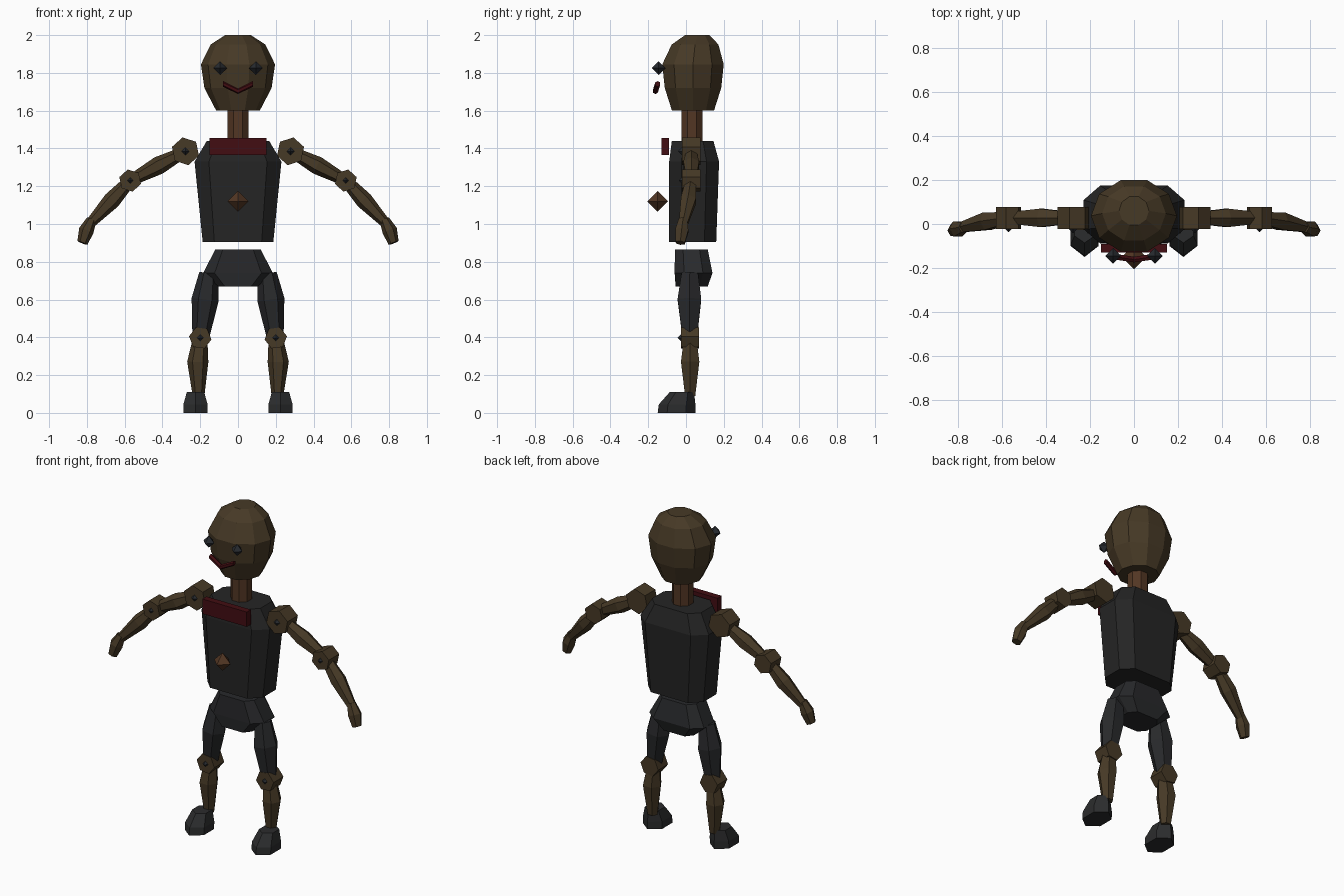
import bpy, bmesh
from math import sin, cos, pi, radians
from mathutils import Vector

cube = bpy.data.objects.get("Cube")
if cube:
    bpy.data.objects.remove(cube, do_unlink=True)


def material(name, rgb):
    m = bpy.data.materials.new(name)
    m.use_nodes = True
    m.diffuse_color = (*rgb, 1)
    bsdf = m.node_tree.nodes["Principled BSDF"]
    bsdf.inputs["Base Color"].default_value = (*rgb, 1)
    return m


WOOD = material("brown wood", (0.062, 0.041, 0.019))
COPPER = material("reddish brown", (0.085, 0.037, 0.017))
SHIRT = material("black cloth", (0.018, 0.018, 0.018))
TROUSERS = material("charcoal cloth", (0.021, 0.022, 0.024))
SHOE = material("dark grey leather", (0.024, 0.025, 0.026))
BEAD = material("blue black", (0.02, 0.023, 0.028))
RED = material("dark red", (0.055, 0.004, 0.006))


def polygon(n, phase=0.0):
    return [(cos(phase + 2 * pi * i / n), sin(phase + 2 * pi * i / n)) for i in range(n)]


# Box outline with cut corners, used for the torso and pelvis
CHAMFER = [(1, -.5), (1, .5), (.67, 1), (-.67, 1), (-1, .5), (-1, -.5), (-.67, -1), (.67, -1)]


def skin(name, rings, mat):
    """Bridge rings of points and cap both ends."""
    bm = bmesh.new()
    loops = [[bm.verts.new(p) for p in ring] for ring in rings]
    n = len(loops[0])
    for a, b in zip(loops, loops[1:]):
        for i in range(n):
            j = (i + 1) % n
            bm.faces.new((a[i], a[j], b[j], b[i]))
    bm.faces.new(loops[0][::-1])
    bm.faces.new(loops[-1])
    bmesh.ops.recalc_face_normals(bm, faces=bm.faces)
    me = bpy.data.meshes.new(name)
    bm.to_mesh(me)
    bm.free()
    me.materials.append(mat)
    ob = bpy.data.objects.new(name, me)
    bpy.context.collection.objects.link(ob)
    return ob


def stack(name, shape, levels, mat, x=0.0):
    """Levels are (z, half width, half depth, centre y)."""
    rings = [[(x + u * w, cy + v * d, z) for u, v in shape] for z, w, d, cy in levels]
    return skin(name, rings, mat)


def limb(name, joints, mat, sides=6, phase=0.0):
    """Joints are (x, y, z, radius); rings lie across the limb."""
    pts = [Vector(j[:3]) for j in joints]
    axis = (pts[-1] - pts[0]).normalized()
    side = axis.cross(Vector((0, 1, 0))).normalized()
    up = side.cross(axis)
    rings = [[p + (side * u + up * v) * j[3] for u, v in polygon(sides, phase)]
             for p, j in zip(pts, joints)]
    return skin(name, rings, mat)


def disc(name, x, y, z, r, depth, phase, flip, mat):
    """Hexagonal joint with its axis running front to back."""
    rings = [[(x + flip * u * r, y + e * depth / 2, z + v * r) for u, v in polygon(6, phase)]
             for e in (-1, 1)]
    return skin(name, rings, mat)


def octahedron(name, x, y, z, r, mat):
    bm = bmesh.new()
    c = Vector((x, y, z))
    top, bottom = bm.verts.new(c + Vector((0, 0, r))), bm.verts.new(c - Vector((0, 0, r)))
    belt = [bm.verts.new(c + Vector((u * r, v * r, 0))) for u, v in polygon(4)]
    for i in range(4):
        bm.faces.new((belt[i], belt[i - 3], top))
        bm.faces.new((belt[i - 3], belt[i], bottom))
    bmesh.ops.recalc_face_normals(bm, faces=bm.faces)
    me = bpy.data.meshes.new(name)
    bm.to_mesh(me)
    bm.free()
    me.materials.append(mat)
    bpy.context.collection.objects.link(bpy.data.objects.new(name, me))


# Head, neck and body
stack("head", polygon(10), [(1.6, .115, .117, .037), (1.72, .178, .157, .037),
      (1.845, .196, .171, .037), (1.95, .145, .13, .048), (2, .068, .068, .06)], WOOD)
stack("neck", polygon(8, pi / 8), [(1.42, .06, .06, .032), (1.62, .06, .06, .032)], COPPER)
stack("torso", CHAMFER, [(.905, .187, .125, .035), (1.33, .23, .132, .043),
      (1.44, .165, .11, .035)], SHIRT)
stack("pelvis", CHAMFER, [(.67, .105, .085, .03), (.74, .185, .1, .04),
      (.865, .12, .087, .028)], TROUSERS)

# Collar plate, chest button and mouth
stack("collar", [(1, -1), (1, 1), (-1, 1), (-1, -1)],
      [(1.365, .15, .02, -.11), (1.455, .15, .02, -.11)], RED)
octahedron("chest_button", 0, -.15, 1.12, .055, COPPER)
MOUTH = [(-.08, -.15, 1.742), (0, -.162, 1.703), (.08, -.15, 1.742)]
skin("mouth", [[(x, y + v * .015, z + u * .015) for u, v in polygon(6)] for x, y, z in MOUTH], RED)

# Paired parts
for s, side in ((1, "left"), (-1, "right")):
    octahedron(side + "_eye", s * .095, -.145, 1.825, .036, BEAD)

    # Arm
    tilt = radians(78)
    disc(side + "_shoulder", s * .278, .028, 1.385, .075, .1, tilt, s, WOOD)
    octahedron(side + "_shoulder_pin", s * .278, -.012, 1.385, .03, BEAD)
    limb(side + "_upper_arm", [(s * .31, .028, 1.368, .033), (s * .42, .028, 1.31, .048),
         (s * .55, .028, 1.24, .032)], WOOD)
    disc(side + "_elbow", s * .571, .028, 1.23, .06, .1, tilt, s, WOOD)
    octahedron(side + "_elbow_pin", s * .571, -.012, 1.23, .026, BEAD)
    limb(side + "_forearm", [(s * .59, .025, 1.21, .034), (s * .668, .013, 1.125, .046),
         (s * .785, -.015, 1.0, .026)], WOOD)
    limb(side + "_hand", [(s * .775, -.015, 1.025, .026), (s * .803, -.022, .965, .04),
         (s * .824, -.03, .9, .028)], WOOD)

    # Leg
    limb(side + "_thigh", [(s * .155, .02, .74, .05), (s * .174, .018, .6, .072),
         (s * .196, .02, .41, .046)], TROUSERS)
    disc(side + "_knee", s * .2, .02, .397, .06, .095, radians(8), s, WOOD)
    octahedron(side + "_knee_pin", s * .2, -.02, .397, .025, BEAD)
    limb(side + "_shin", [(s * .203, .022, .37, .042), (s * .213, .022, .27, .056),
         (s * .209, .022, .09, .031)], WOOD)
    stack(side + "_shoe", polygon(6, pi / 6), [(0, .074, .1, -.05), (.045, .074, .097, -.047),
          (.11, .053, .064, -.022)], SHOE, s * .225)
